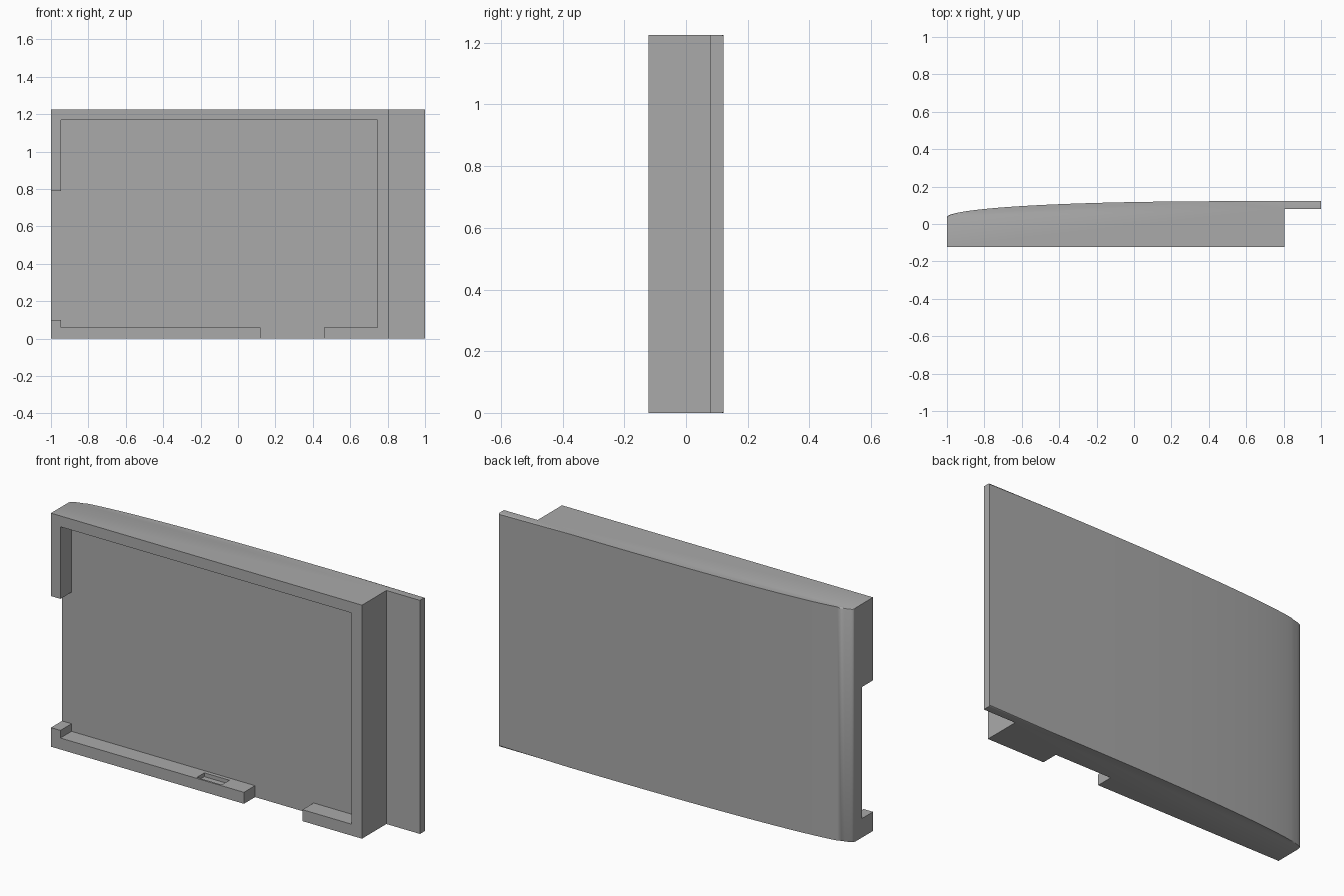
import bpy
import bmesh
from mathutils import Vector

cube = bpy.data.objects.get("Cube")
if cube:
    bpy.data.objects.remove(cube, do_unlink=True)

HEIGHT, HALF_DEPTH, FLOOR = 1.225, 0.122, -0.03

grey = bpy.data.materials.new("plain grey")
grey.use_nodes = True
colour = (0.4, 0.4, 0.4, 1)
grey.diffuse_color = colour
grey.node_tree.nodes["Principled BSDF"].inputs["Base Color"].default_value = colour


def add_object(name, bm):
    bmesh.ops.recalc_face_normals(bm, faces=bm.faces)
    mesh = bpy.data.meshes.new(name)
    bm.to_mesh(mesh)
    bm.free()
    mesh.materials.append(grey)
    obj = bpy.data.objects.new(name, mesh)
    bpy.context.collection.objects.link(obj)
    return obj


def cut_box(target, low, high):
    """Subtract an axis-aligned box and discard the cutter."""
    low, high = Vector(low), Vector(high)
    bm = bmesh.new()
    bmesh.ops.create_cube(bm, size=1)
    for v in bm.verts:
        v.co = (low + high) / 2 + v.co * (high - low)
    cutter = add_object("cutter", bm)
    cutter.hide_render = True
    mod = target.modifiers.new("cut", "BOOLEAN")
    mod.operation, mod.solver, mod.object = "DIFFERENCE", "EXACT", cutter
    bpy.context.view_layer.objects.active = target
    bpy.ops.object.modifier_apply(modifier=mod.name)
    bpy.data.objects.remove(cutter, do_unlink=True)


# Shell: plan outline with a bowed back and a thin side lip, extruded upward
def back_y(t):
    """Back bulge, steep at the right end and flat at the left."""
    return 0.036 + (HALF_DEPTH - 0.036) * (1 - (1 - t) ** 2.3) ** 0.5


STEPS = 32
bow = [(-1 + 1.6 * (i / STEPS) ** 2, back_y((i / STEPS) ** 2)) for i in range(STEPS + 1)]
back = bow + [(1, HALF_DEPTH)]
outline = back + [(1, 0.08), (0.805, 0.08), (0.805, -HALF_DEPTH), (-1, -HALF_DEPTH)]

bm = bmesh.new()
base = bm.faces.new([bm.verts.new((x, y, 0)) for x, y in outline])
top = bmesh.ops.extrude_face_region(bm, geom=[base])["geom"]
for v in top:
    if isinstance(v, bmesh.types.BMVert):
        v.co.z = HEIGHT
# Slightly softened upper and lower back edges
rim = [e for e in bm.edges
       if abs(e.verts[0].co.z - e.verts[1].co.z) < 0.001
       and all(v.co.y > 0.03 for v in e.verts)
       and not all(v.co.x > 0.8 and v.co.y < 0.09 for v in e.verts)
       and abs(e.verts[0].co.x - e.verts[1].co.x) > 0.0001]
bmesh.ops.bevel(bm, geom=rim, offset=0.006, segments=2, profile=0.5, affect="EDGES")
shell = add_object("curved_shell", bm)

# Front recess, side opening and bottom opening
cut_box(shell, (-0.945, -0.3, 0.06), (0.745, FLOOR, 1.168))
cut_box(shell, (-1.1, -0.3, 0.1), (-0.9, FLOOR, 0.79))
cut_box(shell, (0.12, -0.3, -0.1), (0.46, FLOOR, 0.1))
# Small pocket in the bottom rail
cut_box(shell, (-0.16, -0.112, 0.04), (-0.015, -0.05, 0.1))

bpy.ops.object.select_all(action="DESELECT")
shell.select_set(True)
bpy.context.view_layer.objects.active = shell
bpy.ops.object.shade_smooth_by_angle(angle=0.5)
